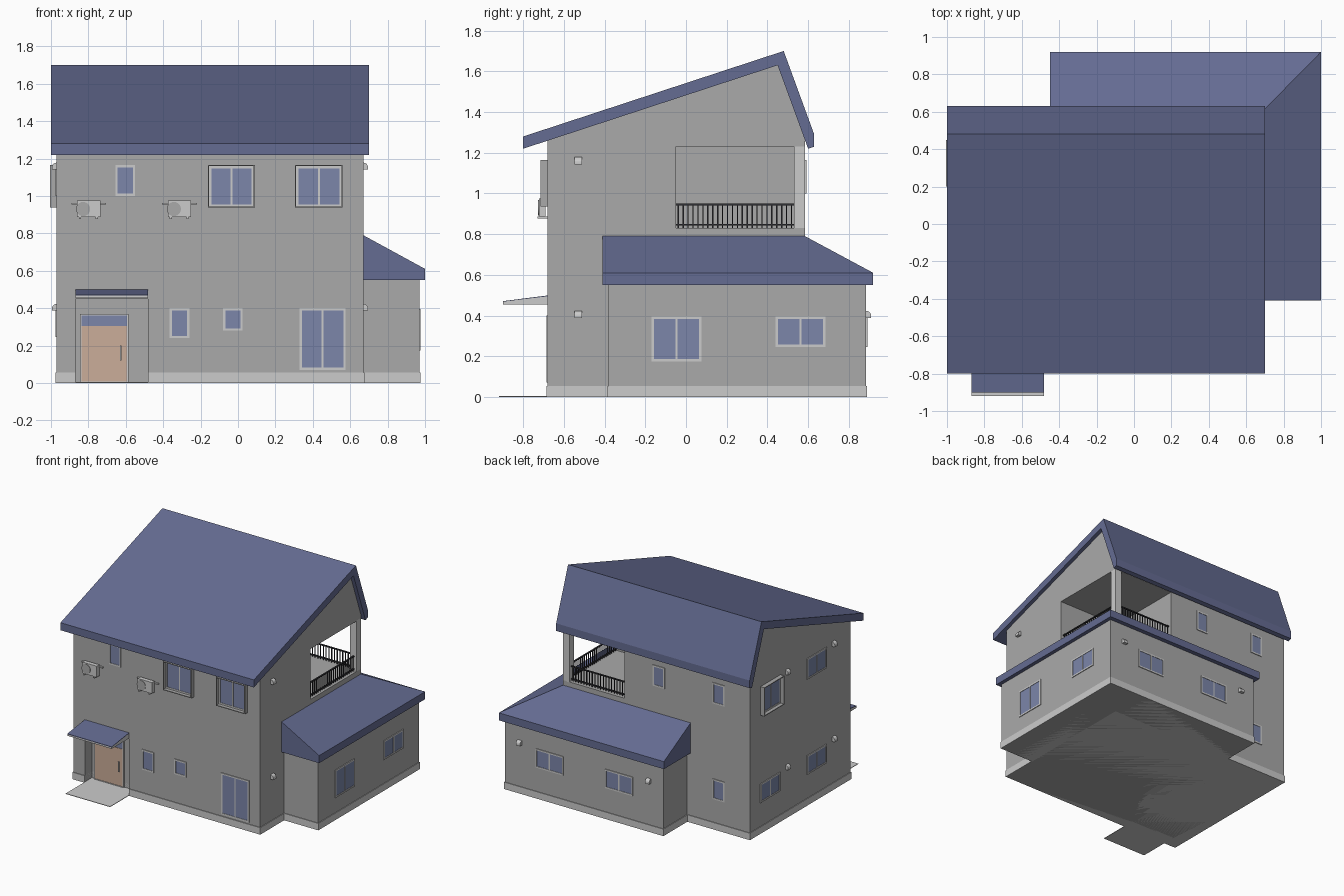
import bpy, bmesh
from math import sin, cos, pi

if "Cube" in bpy.data.objects:
    bpy.data.objects.remove(bpy.data.objects["Cube"])


def material(name, r, g, b):
    m = bpy.data.materials.new(name)
    m.diffuse_color = (r, g, b, 1)
    m.use_nodes = True
    m.node_tree.nodes["Principled BSDF"].inputs["Base Color"].default_value = m.diffuse_color
    return m


ROOF = material("roof_blue", 0.13, 0.15, 0.29)
GLASS = material("glass_blue", 0.2, 0.24, 0.4)
WOOD = material("door_wood", 0.6, 0.42, 0.32)
DARK = material("dark_metal", 0.03, 0.03, 0.035)
WALL = material("wall_grey", 0.4, 0.4, 0.4)


def build(name, solids, mat=None):
    """Join prisms, each a pair of matching rings, into one object."""
    bm = bmesh.new()
    for a, b in solids:
        va, vb = [bm.verts.new(p) for p in a], [bm.verts.new(p) for p in b]
        bm.faces.new(va)
        bm.faces.new(vb[::-1])
        for i in range(len(va)):
            j = (i + 1) % len(va)
            bm.faces.new((va[j], va[i], vb[i], vb[j]))
    bmesh.ops.recalc_face_normals(bm, faces=bm.faces[:])
    me = bpy.data.meshes.new(name)
    bm.to_mesh(me)
    bm.free()
    if mat:
        me.materials.append(mat)
    ob = bpy.data.objects.new(name, me)
    bpy.context.collection.objects.link(ob)
    return ob


def box(x0, x1, y0, y1, z0, z1):
    r = [(x0, y0), (x1, y0), (x1, y1), (x0, y1)]
    return [(x, y, z0) for x, y in r], [(x, y, z1) for x, y in r]


def prism_x(pts, x0, x1):
    return [(x0, y, z) for y, z in pts], [(x1, y, z) for y, z in pts]


# Wall frames: u runs along the wall, d is distance outwards
WALLS = {
    "front": lambda u, d, z: (u, -0.68 - d, z),
    "porch": lambda u, d, z: (u, -0.59 - d, z),
    "back": lambda u, d, z: (u, 0.585 + d, z),
    "left": lambda u, d, z: (-0.97 - d, u, z),
    "right": lambda u, d, z: (0.67 + d, u, z),
    "wing_back": lambda u, d, z: (u, 0.885 + d, z),
    "wing_right": lambda u, d, z: (0.97 + d, u, z),
}


def wbox(wall, u0, u1, z0, z1, d0, d1):
    f = WALLS[wall]
    r = [(u0, z0), (u1, z0), (u1, z1), (u0, z1)]
    return [f(u, d0, z) for u, z in r], [f(u, d1, z) for u, z in r]


def border(wall, u0, u1, z0, z1, t, d):
    return [wbox(wall, u0, u0 + t, z0, z1, -0.01, d), wbox(wall, u1 - t, u1, z0, z1, -0.01, d),
            wbox(wall, u0 + t, u1 - t, z0, z0 + t, -0.01, d),
            wbox(wall, u0 + t, u1 - t, z1 - t, z1, -0.01, d)]


def window(wall, u0, u1, z0, z1, double=True, bay=False):
    if bay:
        build(wall + "_window_surround", border(wall, u0, u1, z0, z1, 0.006, 0.034), WALL)
        u0, u1, z0, z1 = u0 + 0.006, u1 - 0.006, z0 + 0.006, z1 - 0.006
    frame = border(wall, u0, u1, z0, z1, 0.012, 0.006)
    if double:
        m = (u0 + u1) / 2
        frame.append(wbox(wall, m - 0.005, m + 0.005, z0 + 0.012, z1 - 0.012, -0.01, 0.006))
    build(wall + "_window_frame", frame)
    build(wall + "_window_glass",
          [wbox(wall, u0 + 0.01, u1 - 0.01, z0 + 0.01, z1 - 0.01, -0.008, 0.003)], GLASS)


def vent(wall, u, z):
    # Quarter-round hood
    f = WALLS[wall]
    prof = [(-0.005, -0.018), (0.025, -0.018)]
    prof += [(0.025 * cos(a * pi / 10), -0.007 + 0.025 * sin(a * pi / 10)) for a in range(6)]
    prof.append((-0.005, 0.018))
    build(wall + "_vent_hood", [([f(u - 0.018, d, z + h) for d, h in prof],
                                 [f(u + 0.018, d, z + h) for d, h in prof])])


# Main walls with balcony and porch cut away
body = build("main_walls", [prism_x([(-0.68, 0.0), (0.585, 0.0), (0.585, 1.27),
                                     (0.452, 1.64), (-0.68, 1.265)], -0.97, 0.67)], WALL)
base = build("main_foundation", [box(-0.975, 0.675, -0.685, 0.59, 0, 0.055)])
balcony_cut = build("balcony_cutter", [box(0.13, 0.9, -0.05, 0.9, 0.83, 1.23)])
porch_cut = build("porch_cutter", [box(-0.87, -0.48, -1.0, -0.59, -0.1, 0.45)])
for ob, cutter in ((body, balcony_cut), (body, porch_cut), (base, porch_cut)):
    mod = ob.modifiers.new("cut", "BOOLEAN")
    mod.operation, mod.object, mod.solver = "DIFFERENCE", cutter, "EXACT"
for cutter in (balcony_cut, porch_cut):
    cutter.hide_render = True
    cutter.display_type = "WIRE"

# Main roof: long front slope, steep short back slope
build("main_roof", [prism_x([(-0.80, 1.22), (-0.80, 1.28), (0.48, 1.70), (0.63, 1.29),
                             (0.63, 1.23), (0.60, 1.22), (0.45, 1.63)], -1.0, 0.70)], ROOF)

# Single-storey wing wrapping the back right corner
build("wing_walls", [box(0.60, 0.97, -0.38, 0.885, 0, 0.56),
                     box(-0.42, 0.62, 0.55, 0.885, 0, 0.56)], WALL)
build("wing_foundation", [box(0.60, 0.975, -0.385, 0.89, 0, 0.055),
                          box(-0.425, 0.62, 0.55, 0.89, 0, 0.055)])


# Wing roof: two lean-to runs mitred at the hip
def section(inner, outer):
    return [(*inner, 0.55), (*outer, 0.55), (*outer, 0.61), (*inner, 0.79)]


hip = section((0.67, 0.585), (1.0, 0.92))
build("wing_roof_right", [(section((0.67, -0.41), (1.0, -0.41)), hip)], ROOF)
build("wing_roof_back", [(section((-0.45, 0.585), (-0.45, 0.92)), hip)], ROOF)

# Balcony post and railings
build("balcony_post", [box(0.615, 0.67, 0.53, 0.585, 0.825, 1.235)])
rails = [box(0.64, 0.652, -0.05, 0.53, z, z + 0.008) for z in (0.842, 0.942)]
rails += [box(0.13, 0.615, 0.552, 0.564, z, z + 0.008) for z in (0.842, 0.942)]
for i in range(24):
    y = -0.038 + i * 0.0242
    rails.append(box(0.643, 0.649, y - 0.003, y + 0.003, 0.83, 0.945))
for i in range(20):
    x = 0.142 + i * 0.0242
    rails.append(box(x - 0.003, x + 0.003, 0.555, 0.561, 0.83, 0.945))
build("balcony_railing", rails, DARK)

# Entrance: canopy, slab, door and transom
build("canopy", [prism_x([(-0.67, 0.455), (-0.90, 0.455), (-0.90, 0.468), (-0.67, 0.496)],
                         -0.87, -0.48)])
build("canopy_roof", [prism_x([(-0.67, 0.494), (-0.90, 0.466), (-0.90, 0.471), (-0.67, 0.50)],
                              -0.87, -0.48)], ROOF)
build("entrance_slab", [box(-0.87, -0.48, -0.92, -0.58, 0, 0.004)])
build("door_frame", border("porch", -0.845, -0.585, 0.0, 0.37, 0.008, 0.012))
build("door", [wbox("porch", -0.838, -0.592, 0.004, 0.305, -0.005, 0.008)], WOOD)
build("door_transom", [wbox("porch", -0.838, -0.592, 0.305, 0.363, -0.005, 0.005)], GLASS)
build("door_handle", [wbox("porch", -0.63, -0.622, 0.12, 0.2, 0.005, 0.018)])

# Front windows
window("front", -0.655, -0.55, 1.0, 1.165, False)
window("front", -0.16, 0.09, 0.937, 1.165, bay=True)
window("front", 0.305, 0.56, 0.937, 1.165, bay=True)
window("front", -0.365, -0.26, 0.24, 0.40, False)
window("front", -0.08, 0.025, 0.28, 0.40, False)
window("front", 0.33, 0.575, 0.07, 0.40)
# Wing windows
window("wing_right", -0.17, 0.075, 0.175, 0.395)
window("wing_right", 0.44, 0.685, 0.245, 0.395)
window("wing_back", 0.455, 0.70, 0.245, 0.395)
window("wing_back", -0.155, 0.09, 0.245, 0.395)
# Back windows
window("back", -0.225, -0.12, 1.0, 1.165, False)
window("back", -0.75, -0.645, 1.0, 1.165, False)
window("back", -0.75, -0.645, 0.24, 0.40, False)
# Left windows
window("left", 0.20, 0.45, 0.937, 1.165, bay=True)
window("left", -0.375, -0.13, 1.0, 1.165)
window("left", 0.21, 0.455, 0.245, 0.395)
window("left", -0.375, -0.13, 0.245, 0.395)

# Vent hoods
for z in (1.16, 0.405):
    vent("right", -0.53, z)
    vent("left", 0.12, z)
    vent("left", -0.465, z)
for x in (0.84, -0.295):
    vent("wing_back", x, 0.405)

# Air conditioner units on wall brackets
for x in (-0.80, -0.315):
    build("air_conditioner", [wbox("front", x - 0.06, x + 0.065, 0.887, 0.975, 0.01, 0.043)])
    f = WALLS["front"]
    ring = [(x - 0.028 + 0.038 * cos(i * pi / 12), 0.93 + 0.038 * sin(i * pi / 12))
            for i in range(24)]
    build("air_conditioner_fan", [([f(u, 0.035, z) for u, z in ring],
                                   [f(u, 0.047, z) for u, z in ring])], WALL)
    arms = [wbox("front", x - 0.09, x + 0.095, 0.953, 0.963, -0.005, 0.012)]
    for u in (x - 0.045, x + 0.045):
        arms.append(wbox("front", u - 0.006, u + 0.006, 0.877, 0.887, -0.005, 0.05))
    build("air_conditioner_bracket", arms)
